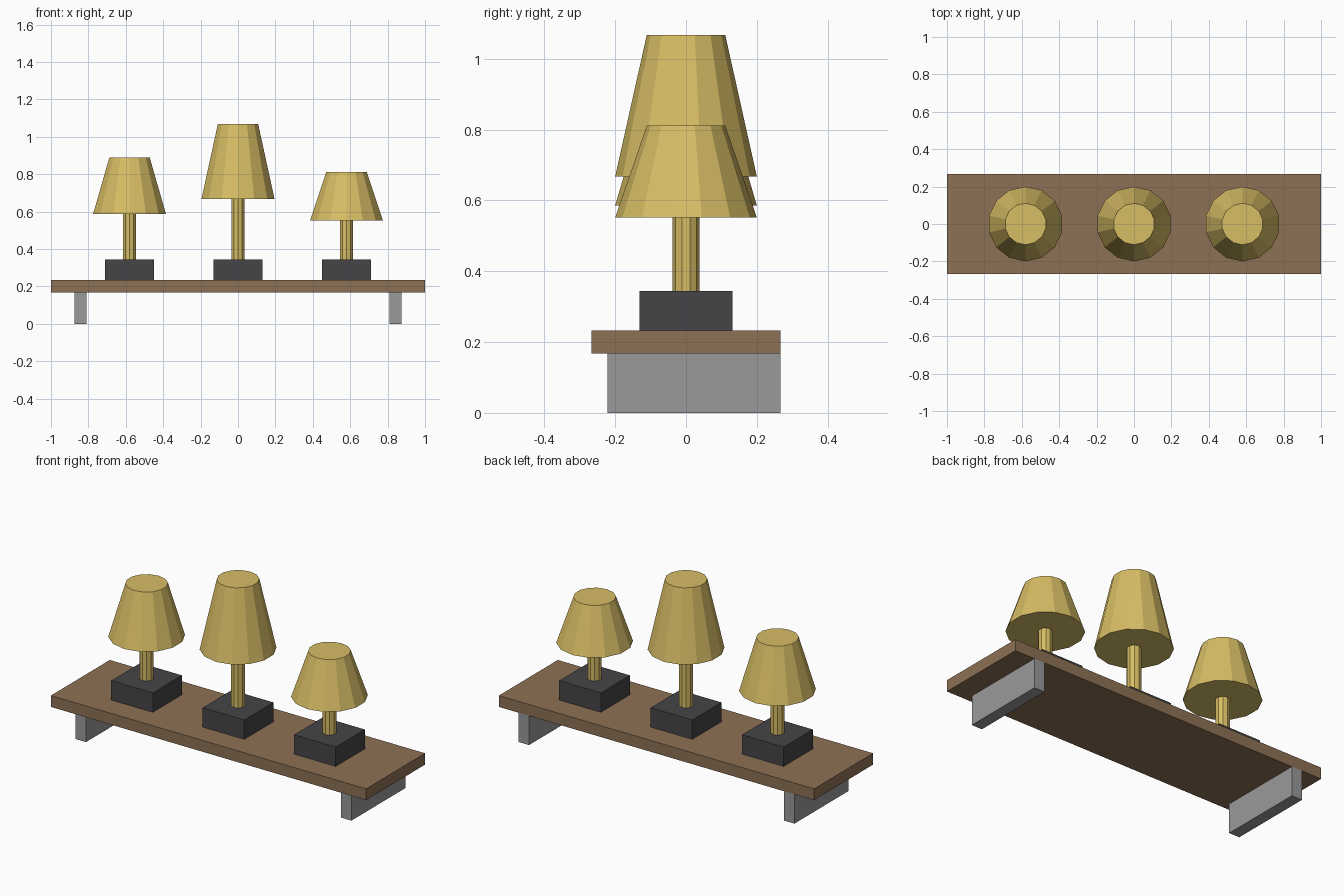
import bpy

if "Cube" in bpy.data.objects:
    bpy.data.objects.remove(bpy.data.objects["Cube"])


def material(name, rgb):
    m = bpy.data.materials.new(name)
    m.diffuse_color = (*rgb, 1)
    m.use_nodes = True
    m.node_tree.nodes["Principled BSDF"].inputs["Base Color"].default_value = m.diffuse_color
    return m


WOOD = material("wood", (0.27, 0.165, 0.09))
DARK = material("dark_metal", (0.06, 0.06, 0.065))
BRASS = material("brass", (0.68, 0.51, 0.13))
STEEL = material("steel", (0.32, 0.32, 0.33))


def finish(name, mat):
    ob = bpy.context.object
    ob.name = name
    ob.data.materials.append(mat)
    return ob


def box(name, x, y, z, mat):
    """Box from (min, max) ranges on each axis."""
    bpy.ops.mesh.primitive_cube_add(size=1, location=[sum(r) / 2 for r in (x, y, z)])
    bpy.context.object.scale = [r[1] - r[0] for r in (x, y, z)]
    bpy.ops.object.transform_apply(location=False, rotation=False, scale=True)
    return finish(name, mat)


def cone(name, sides, r1, r2, x, z1, z2, mat):
    bpy.ops.mesh.primitive_cone_add(vertices=sides, radius1=r1, radius2=r2,
                                    depth=z2 - z1, location=(x, 0, (z1 + z2) / 2))
    return finish(name, mat)


# Shelf board and its two wall brackets (flush with the back edge)
SHELF_TOP, BASE_TOP = 0.233, 0.344
box("shelf_board", (-1, 1), (-0.267, 0.267), (0.168, SHELF_TOP), WOOD)
for side, x in (("left", -0.842), ("right", 0.842)):
    box(side + "_bracket", (x - 0.033, x + 0.033), (-0.222, 0.267), (0, 0.168), STEEL)

# Three lamps: square base, ten-sided stem, fourteen-sided tapered shade
for side, x, z1, z2 in (("left", -0.58, 0.586, 0.888),
                        ("middle", 0, 0.668, 1.067),
                        ("right", 0.58, 0.552, 0.811)):
    box(side + "_lamp_base", (x - 0.132, x + 0.132), (-0.132, 0.132), (SHELF_TOP, BASE_TOP), DARK)
    cone(side + "_lamp_stem", 10, 0.0375, 0.0375, x, BASE_TOP, z1, BRASS)
    cone(side + "_lamp_shade", 14, 0.2, 0.111, x, z1, z2, BRASS)
